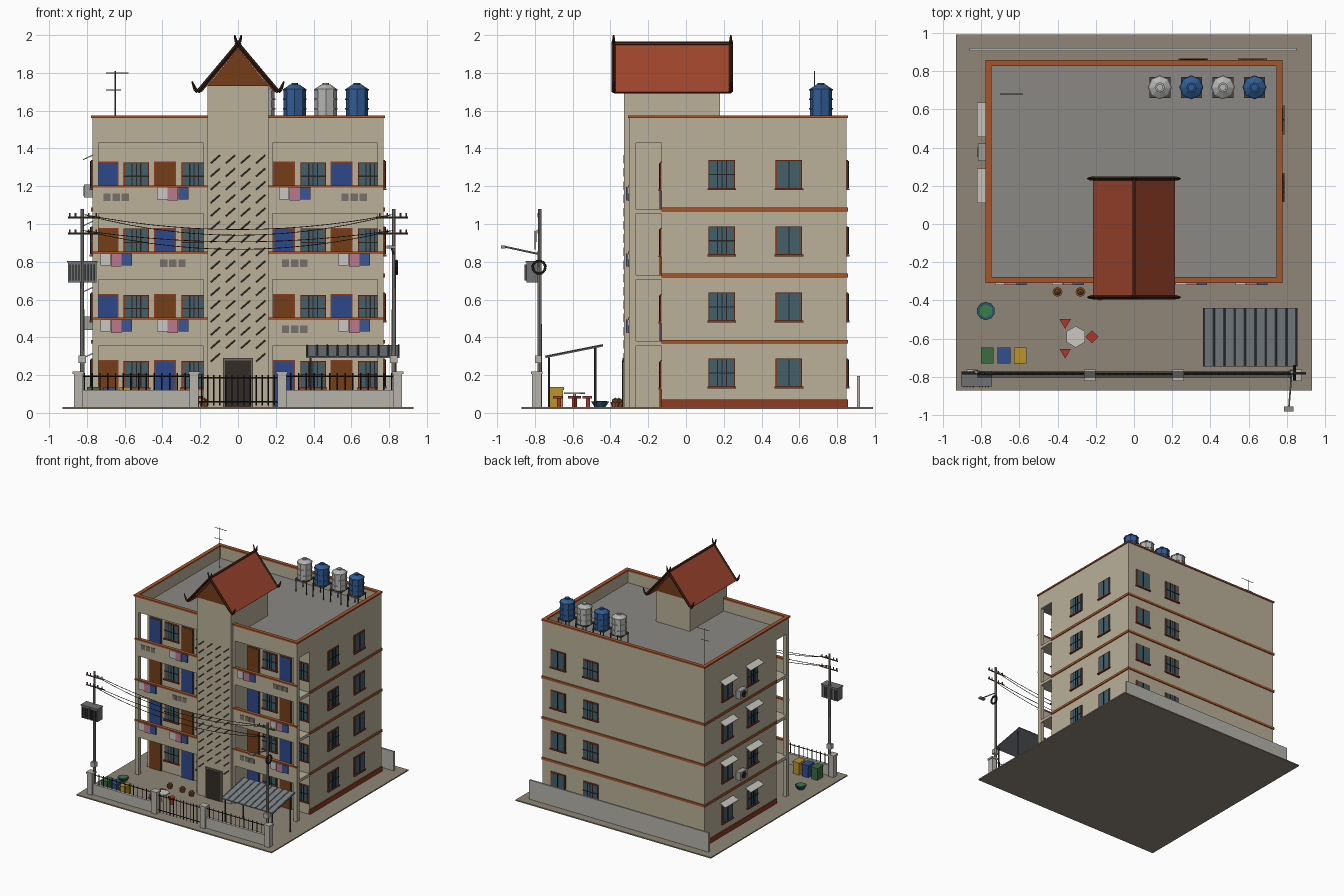
import bpy, bmesh, math
from mathutils import Vector, Matrix

if "Cube" in bpy.data.objects:
    bpy.data.objects.remove(bpy.data.objects["Cube"])

PARTS = {}   # part name -> (bmesh, colour)


def part(name, col=None):
    if name not in PARTS:
        PARTS[name] = (bmesh.new(), col)
    return PARTS[name][0]


def box(name, col, x0, x1, y0, y1, z0, z1):
    m = Matrix.Translation(((x0 + x1) / 2, (y0 + y1) / 2, (z0 + z1) / 2)) @ \
        Matrix.Diagonal((abs(x1 - x0), abs(y1 - y0), abs(z1 - z0), 1))
    bmesh.ops.create_cube(part(name, col), size=1, matrix=m)


def rod(name, col, p, q, r, n=4, r2=None):
    p, q = Vector(p), Vector(q)
    d = q - p
    m = Matrix.Translation((p + q) / 2) @ d.to_track_quat('Z', 'Y').to_matrix().to_4x4()
    bmesh.ops.create_cone(part(name, col), cap_ends=True, segments=n, radius1=r,
                          radius2=r if r2 is None else r2, depth=d.length, matrix=m)


def prism(name, col, pts, axis, a, b):
    bm = part(name, col)
    put = (lambda p, t: (p[0], t, p[1])) if axis == 'y' else (lambda p, t: (t, p[0], p[1]))
    A = [bm.verts.new(put(p, a)) for p in pts]
    B = [bm.verts.new(put(p, b)) for p in pts]
    bm.faces.new(A)
    bm.faces.new(B[::-1])
    for i in range(len(pts)):
        j = (i + 1) % len(pts)
        bm.faces.new((A[j], A[i], B[i], B[j]))


WALL, TRIM, WOOD, DARK = 'B9AF98', 'A3562F', '74401F', '2B2825'
GLASS, BLUE, RED, CONC = '46606B', '31498A', '8C3D25', 'B5B2AA'
G = 0.03        # ground level
FL = 0.35       # storey height
FY, BY, SX = -0.13, 0.85, 0.77   # wall planes


def on_face(face, name, col, u0, u1, d0, d1, z0, z1):
    if face == 'F':
        box(name, col, u0, u1, FY - d1, FY - d0, z0, z1)
    elif face == 'B':
        box(name, col, u0, u1, BY + d0, BY + d1, z0, z1)
    else:
        s = 1 if face == 'R' else -1
        box(name, col, s * (SX + d0), s * (SX + d1), u0, u1, z0, z1)


def window(face, u0, u1, z0, z1, grille):
    on_face(face, 'window_frames', RED, u0, u1, -.01, .008, z0, z1)
    on_face(face, 'window_glass', GLASS, u0 + .008, u1 - .008, 0, .01, z0 + .008, z1 - .008)
    on_face(face, 'window_sills', RED, u0 - .006, u1 + .006, 0, .016, z0 - .006, z0 + .004)
    w = u1 - u0
    for f in ((.33, .5, .67) if grille else (.5,)):
        on_face(face, 'window_bars', DARK, u0 + w * f - .003, u0 + w * f + .003, 0, .014, z0 + .005, z1 - .005)
    if grille:
        on_face(face, 'window_bars', DARK, u0, u1, 0, .013, (z0 + z1) / 2 - .003, (z0 + z1) / 2 + .003)


# ground and main block
box('ground_slab', '8E8577', -.93, .93, -.87, .99, .02, G)
box('main_block', WALL, -SX, SX, FY, BY, G, 1.455)
box('roof_deck', '8A8782', -SX + .01, SX - .01, -.29, BY - .01, 1.43, 1.462)

# roof parapet with coping
for n, c, t, o, z0, z1 in (('parapet', WALL, .02, 0, 1.43, 1.565), ('coping', TRIM, .032, .008, 1.562, 1.575)):
    X, Y0, Y1 = SX + o, -.30 - o, BY + o
    box(n, c, -X, X, Y0, Y0 + t, z0, z1)
    box(n, c, -X, X, Y1 - t, Y1, z0, z1)
    for s in (-1, 1):
        box(n, c, s * X, s * (X - t), Y0 + t, Y1 - t, z0, z1)

# plinth and storey bands on sides and back
for n, z0, z1 in [('plinth', G, .07)] + [('storey_bands', G + FL * k - .013, G + FL * k + .007) for k in (1, 2, 3)]:
    for f, a, b in (('R', FY, BY + .008), ('L', FY, BY + .008), ('B', -SX, SX)):
        on_face(f, n, RED if n == 'plinth' else TRIM, a, b, -.01, .008, z0, z1)

# balconies: pillars, slabs, front parapets, rails
for s in (-1, 1):
    box('balcony_pillars', WALL, s * .738, s * SX, -.30, -.265, G, 1.44)
    box('balcony_pillars', WALL, s * .16, s * .183, -.30, -.13, G, 1.44)
    for k in (1, 2, 3):
        z = G + FL * k
        box('balcony_slabs', WALL, s * .16, s * SX, -.30, FY, z - .025, z)
        box('balcony_parapets', WALL, s * .16, s * (SX - .002), -.302, -.282, z - .025, z + .115)
        box('balcony_rails', TRIM, s * .16, s * SX, -.308, -.278, z + .112, z + .124)

# doors and windows behind the balconies
for k in range(4):
    z = G + FL * k
    for side, off in enumerate((0, .935)):
        for i, u in enumerate((-.75, -.445)):
            col = ('brown', WOOD) if (k + side + i) % 2 == 0 else ('blue', BLUE)
            u0 = u + off
            on_face('F', 'door_frames', RED, u0, u0 + .117, -.01, .006, z, z + .25)
            on_face('F', col[0] + '_doors', col[1], u0 + .007, u0 + .11, 0, .01, z, z + .243)
        for u in (-.605, -.30):
            window('F', u + off, min(u + off + .135, SX - .005), z + .10, z + .245, True)

# side and back windows
for k in range(4):
    z0, z1 = G + FL * k + .105, G + FL * k + .258
    for f, us in (('R', (.12, .475)), ('L', (.13, .475)), ('B', (.24, .55))):
        for i, u in enumerate(us):
            window(f, u, u + .14, z0, z1, i == 0)
            if f == 'L':   # sloping awning
                prism('awnings', 'C4C2BC', [(-SX, z1 + .03), (-.82, z1 + .005), (-.82, z1), (-SX, z1 + .022)],
                      'y', u - .02, u + .16)
for k in (1, 3):
    z = G + FL * k + .06
    on_face('L', 'air_conditioners', '9C9C9A', .33, .42, 0, .045, z, z + .07)
    rod('air_conditioner_fans', DARK, (-.814, .375, z + .035), (-.819, .375, z + .035), .027, 10)

# vent blocks (v) and hanging laundry (l) on the parapets, outer/inner order by storey
XS = (-.645, -.345, .30, .615)
for k, row in ((3, 'vllv'), (2, 'lvvl'), (1, 'llvl')):
    z = G + FL * k
    for x, kind in zip(XS, row):
        for i in (-1, 0, 1):
            if kind == 'v':
                box('vent_blocks', '77716A', x + i * .048 - .019, x + i * .048 + .019, -.306, -.30, z + .042, z + .082)
            else:
                n, c = (('white', 'C9C6C4'), ('pink', 'B9788C'), ('blue', '3D5592'))[i + 1]
                box(n + '_laundry', c, x + i * .056 - .027, x + i * .056 + .027, -.318, -.309,
                    z + .05 - .006 * (i == 0), z + .115)

# stair tower with slanted slits and entrance
box('stair_tower', WALL, -.162, .162, -.327, .18, G, 1.757)
for r in range(16):
    for c in range(4):
        z, x = .29 + r * .07, -.12 + c * .08
        if z < .32 and abs(x) < .1:
            continue
        rod('tower_slits', '55504A', (x - .024, -.328, z - .018), (x + .024, -.328, z + .024), .004)
box('entrance_frame', '6B665F', -.08, .08, -.335, -.32, G, .29)
box('entrance_door', '35302C', -.068, .068, -.338, -.32, G, .278)

# gabled roof, gable infill, bargeboards with horned finials
V = [(-.215, 1.70), (0, 1.955), (.215, 1.70), (.19, 1.70), (0, 1.925), (-.19, 1.70)]
prism('gable_roof', '9C4630', V, 'y', -.38, .235)
prism('gable_infill', WOOD, [(-.162, 1.73), (.162, 1.73), (0, 1.925)], 'y', -.335, .185)
rod('roof_ridge', '5A2A1E', (0, -.38, 1.955), (0, .235, 1.955), .010, 6)
for y in (-.383, .237):
    for s in (-1, 1):
        path = [(.018 * -s, 2.0), (.010 * -s, 1.965), (s * .212, 1.70), (s * .228, 1.715), (s * .243, 1.755)]
        for (a, b), r0, r1 in zip(zip(path, path[1:]), (.004, .011, .011, .010), (.009, .011, .010, .004)):
            rod('bargeboards', '3A241A', (a[0], y, a[1]), (b[0], y, b[1]), r0, 4, r1)
for s in (-1, 1):
    rod('eave_boards', '5A2A1E', (s * .207, -.38, 1.70), (s * .207, .235, 1.70), .008)

# water tanks on stands
for i, x in enumerate((.135, .30, .465, .63)):
    n, c = (('grey', 'B4B4B2'), ('blue', '355C92'))[i % 2]
    n += '_water_tanks'
    y = .715
    rod(n, c, (x, y, 1.575), (x, y, 1.715), .059, 8)
    rod(n, c, (x, y, 1.715), (x, y, 1.738), .059, 8, .025)
    rod(n, c, (x, y, 1.738), (x, y, 1.747), .018, 8)
    for z in (1.61, 1.66, 1.71):
        rod(n, c, (x, y, z - .004), (x, y, z + .004), .063, 8)
    box('tank_stands', '4A4744', x - .055, x + .055, y - .055, y + .055, 1.565, 1.575)
    for sx in (-.05, .05):
        for sy in (-.05, .05):
            rod('tank_stands', '4A4744', (x + sx, y + sy, 1.46), (x + sx, y + sy, 1.57), .005)

# rooftop antenna
rod('antenna', '777777', (-.65, .68, 1.46), (-.65, .68, 1.81), .003)
rod('antenna', '777777', (-.70, .68, 1.80), (-.58, .68, 1.80), .0025)
rod('antenna', '777777', (-.70, .68, 1.71), (-.62, .68, 1.71), .0025)

# boundary walls, posts, railings and gate
box('back_wall', CONC, -.86, .85, .905, .92, G, .195)
for s in (-1, 1):
    box('front_wall', CONC, s * .23, s * .85, -.80, -.775, G, .12)
    for x in (.232, .845):
        box('fence_posts', CONC, s * x - .024, s * x + .024, -.815, -.765, G, .21)
        box('fence_posts', CONC, s * x - .03, s * x + .03, -.82, -.76, .205, .22)
    rod('fence_rails', DARK, (s * .23, -.787, .195), (s * .85, -.787, .195), .004)
    for i in range(14):
        x = s * (.28 + i * .041)
        rod('fence_rails', DARK, (x, -.787, .11), (x, -.787, .21), .0035)
for i in range(13):
    x = -.192 + i * .032
    rod('gate', DARK, (x, -.787, .04), (x, -.787, .20), .0035)
for z in (.06, .185):
    rod('gate', DARK, (-.21, -.787, z), (.21, -.787, z), .004)

# utility poles, crossarms, transformers, cable coil, lamp, wires
for s in (-1, 1):
    rod('utility_poles', '8F8C86', (s * .825, -.775, G), (s * .825, -.775, 1.08), .013, 8, .009)
    box('pole_boxes', CONC, s * .825 - .02, s * .825 + .02, -.80, -.765, .265, .305)
    for z in (1.035, .95):
        rod('crossarms', '55524E', (s * .73, -.78, z), (s * .90, -.78, z), .006)
        for x in (.75, .79, .86, .89):
            rod('insulators', '6E5A4A', (s * x, -.78, z), (s * x, -.78, z + .022), .005, 6)
for x0 in (-.90, -.82):
    box('transformers', '6F7072', x0, x0 + .072, -.845, -.775, .69, .795)
    box('transformers', '6F7072', x0 - .004, x0 + .076, -.849, -.771, .795, .803)
    for i in range(4):
        box('transformer_fins', '4E4F52', x0 + .008 + i * .016, x0 + .014 + i * .016, -.855, -.77, .70, .785)
for i in range(12):
    a, b = (math.tau * (i + j) / 12 for j in (0, 1))
    rod('cable_coil', DARK, (.84, -.778 + .034 * math.cos(a), .77 + .034 * math.sin(a)),
        (.84, -.778 + .034 * math.cos(b), .77 + .034 * math.sin(b)), .008, 5)
rod('lamp_arm', '8F8C86', (.825, -.775, .84), (.81, -.96, .88), .005, 6)
box('lamp_head', '8F8C86', .785, .835, -.98, -.955, .87, .885)
for i, (z, sag) in enumerate(((1.05, .08), (1.05, .11), (.965, .06), (.965, .10))):
    y = -.77 - .01 * i
    P = [(-.82 + 1.64 * t / 14, y, z - sag * (1 - (t / 7 - 1) ** 2)) for t in range(15)]
    for p, q in zip(P, P[1:]):
        rod('power_lines', DARK, p, q, .0025, 3)

# carport with ribbed roof
zr = lambda y: .29 + (y + .745) * .2
prism('carport_roof', '7A8085', [(-.745, zr(-.745)), (-.44, zr(-.44)), (-.44, zr(-.44) + .008), (-.745, zr(-.745) + .008)],
      'x', .36, .855)
for i in range(10):
    x = .365 + i * .054
    rod('carport_ribs', '5F656A', (x, -.745, zr(-.745) + .008), (x, -.44, zr(-.44) + .008), .005)
for x in (.385, .835):
    for y in (-.725, -.48):
        rod('carport_posts', '4A4744', (x, y, G), (x, y, zr(y)), .006, 6)

# recycling bins
for n, c, x in (('green', '3F6B45', -.80), ('blue', '34508C', -.713), ('yellow', 'B8922F', -.627)):
    box(n + '_bin', c, x + .004, x + .061, -.725, -.65, G, .122)
    box(n + '_bin', c, x, x + .066, -.73, -.645, .122, .136)

# lotus bowl, plant pots, table and stools
rod('lotus_bowl', '2F5668', (-.775, -.455, G), (-.775, -.455, .06), .028, 10, .048)
rod('lotus_leaves', '3F7B50', (-.775, -.455, .058), (-.775, -.455, .064), .036, 6)
for x, y in ((-.40, -.355), (-.28, -.355), (-.18, -.375)):
    rod('plant_pots', '96592C', (x, y, G), (x, y, .058), .018, 8, .026)
    bmesh.ops.create_icosphere(part('pot_plants', '7A5A2E'), subdivisions=1, radius=.019,
                               matrix=Matrix.Translation((x, y, .062)))
rod('table_top', 'C9C6BE', (-.305, -.59, .10), (-.305, -.59, .108), .056, 6)
rod('table_leg', 'C9C6BE', (-.305, -.59, G), (-.305, -.59, .10), .008, 6)
for x, y, n in ((-.36, -.515, 3), (-.36, -.67, 3), (-.22, -.59, 4)):
    rod('stools', 'A83A30', (x, y, .075), (x, y, .09), .034, n)
    rod('stools', 'A83A30', (x, y, G), (x, y, .075), .014, n)

# turn every part into an object
MATS = {}


def material(h):
    if h not in MATS:
        m = bpy.data.materials.new('paint_' + h.lower())
        m.diffuse_color = [(int(h[i:i + 2], 16) / 255) ** 2.2 for i in (0, 2, 4)] + [1]
        m.use_nodes = True
        m.node_tree.nodes["Principled BSDF"].inputs["Base Color"].default_value = m.diffuse_color
        MATS[h] = m
    return MATS[h]


for name, (bm, col) in PARTS.items():
    bmesh.ops.recalc_face_normals(bm, faces=bm.faces)
    me = bpy.data.meshes.new(name)
    bm.to_mesh(me)
    bm.free()
    me.materials.append(material(col))
    bpy.context.collection.objects.link(bpy.data.objects.new(name, me))
